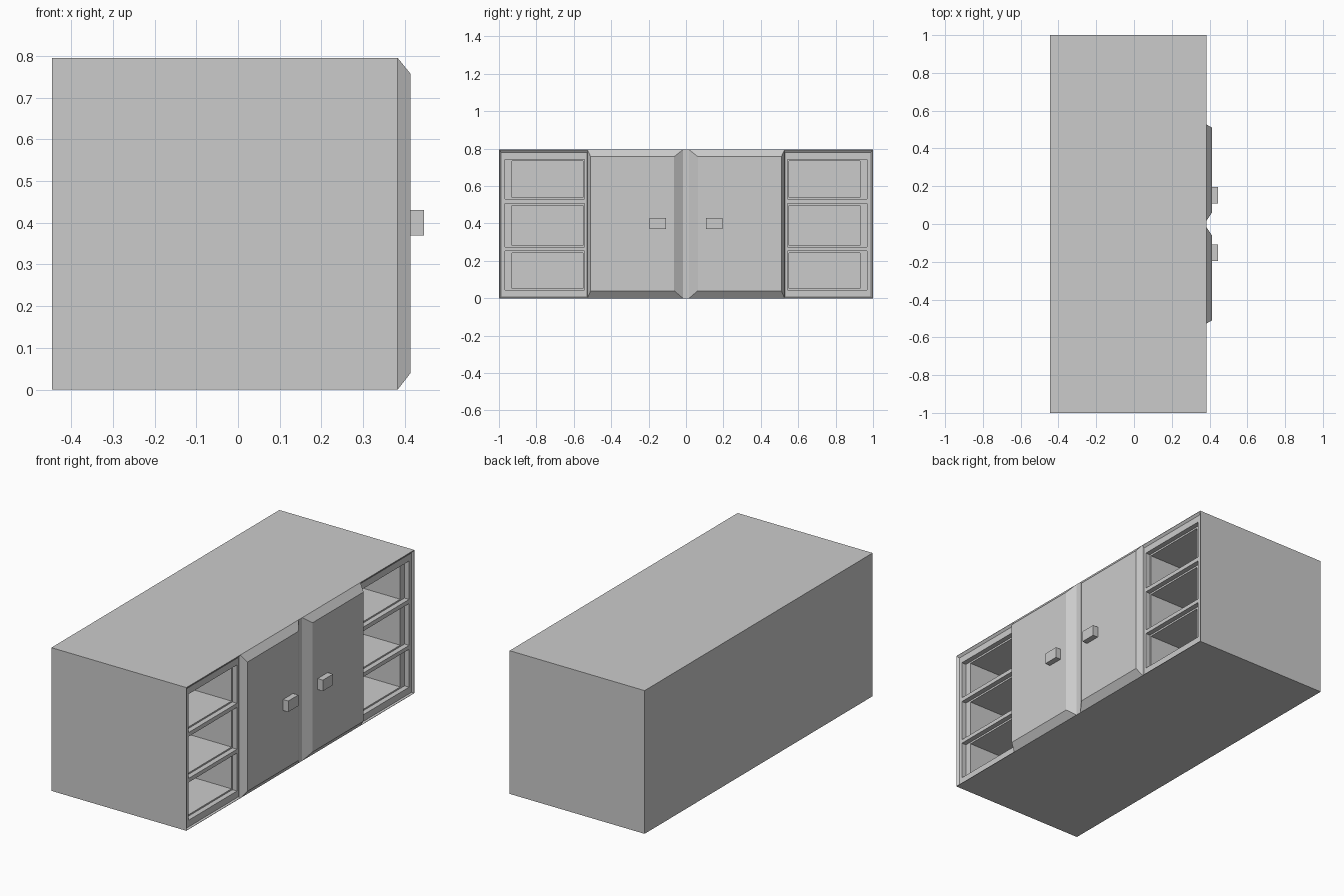
import bpy, bmesh

if "Cube" in bpy.data.objects:
    bpy.data.objects.remove(bpy.data.objects["Cube"])

H = 0.795        # cabinet height
BACK, FRONT = -0.446, 0.383


def loft(name, rings):
    """Closed solid through rectangles (x, y0, y1, z0, z1), listed back to front along x."""
    bm = bmesh.new()
    loops = [[bm.verts.new((x, y, z)) for y, z in ((y0, z0), (y1, z0), (y1, z1), (y0, z1))]
             for x, y0, y1, z0, z1 in rings]
    for a, b in zip(loops, loops[1:]):
        for i in range(4):
            j = (i + 1) % 4
            bm.faces.new((a[i], a[j], b[j], b[i]))
    bm.faces.new(loops[0][::-1])
    bm.faces.new(loops[-1])
    bmesh.ops.recalc_face_normals(bm, faces=bm.faces)
    mesh = bpy.data.meshes.new(name)
    bm.to_mesh(mesh)
    bm.free()
    obj = bpy.data.objects.new(name, mesh)
    bpy.context.collection.objects.link(obj)
    return obj


def side(s, x, a, b, z0, z1):
    """Rectangle spanning a..b from the centre, on side s (+1 or -1)."""
    return (x, min(s * a, s * b), max(s * a, s * b), z0, z1)


def carve(target, cutter):
    mod = target.modifiers.new("carve", 'BOOLEAN')
    mod.operation = 'DIFFERENCE'
    mod.solver = 'EXACT'
    mod.object = cutter
    bpy.context.view_layer.objects.active = target
    bpy.ops.object.modifier_apply(modifier=mod.name)
    bpy.data.objects.remove(cutter)


# Cabinet carcass
body = loft("cabinet_body", [(BACK, -1, 1, 0, H), (FRONT, -1, 1, 0, H)])

for s, label in ((-1, "left"), (1, "right")):
    # Shallow bevelled recess around each shelf column
    carve(body, loft("recess_cutter", [
        side(s, 0.373, 0.528, 0.988, 0.006, 0.78),
        side(s, FRONT, 0.518, 0.998, 0.002, 0.793),
        side(s, 0.42, 0.518, 0.998, 0.002, 0.793)]))

    # Three open compartments, each with a stepped lip
    for z0, z1 in ((0.043, 0.253), (0.275, 0.507), (0.53, 0.743)):
        carve(body, loft("compartment_cutter", [
            side(s, -0.41, 0.55, 0.93, z0 + 0.008, z1 - 0.01),
            side(s, 0.345, 0.55, 0.93, z0 + 0.008, z1 - 0.01),
            side(s, 0.345, 0.542, 0.968, z0, z1),
            side(s, 0.42, 0.542, 0.968, z0, z1)]))

    # Door with chamfered edges
    loft(label + "_door", [
        side(s, FRONT - 0.012, 0.016, 0.527, 0, H),
        side(s, FRONT, 0.016, 0.527, 0, H),
        side(s, 0.414, 0.063, 0.51, 0.04, 0.757)])

    # Block handle
    loft(label + "_handle", [
        side(s, 0.41, 0.108, 0.196, 0.369, 0.43),
        side(s, 0.446, 0.108, 0.196, 0.369, 0.43)])
